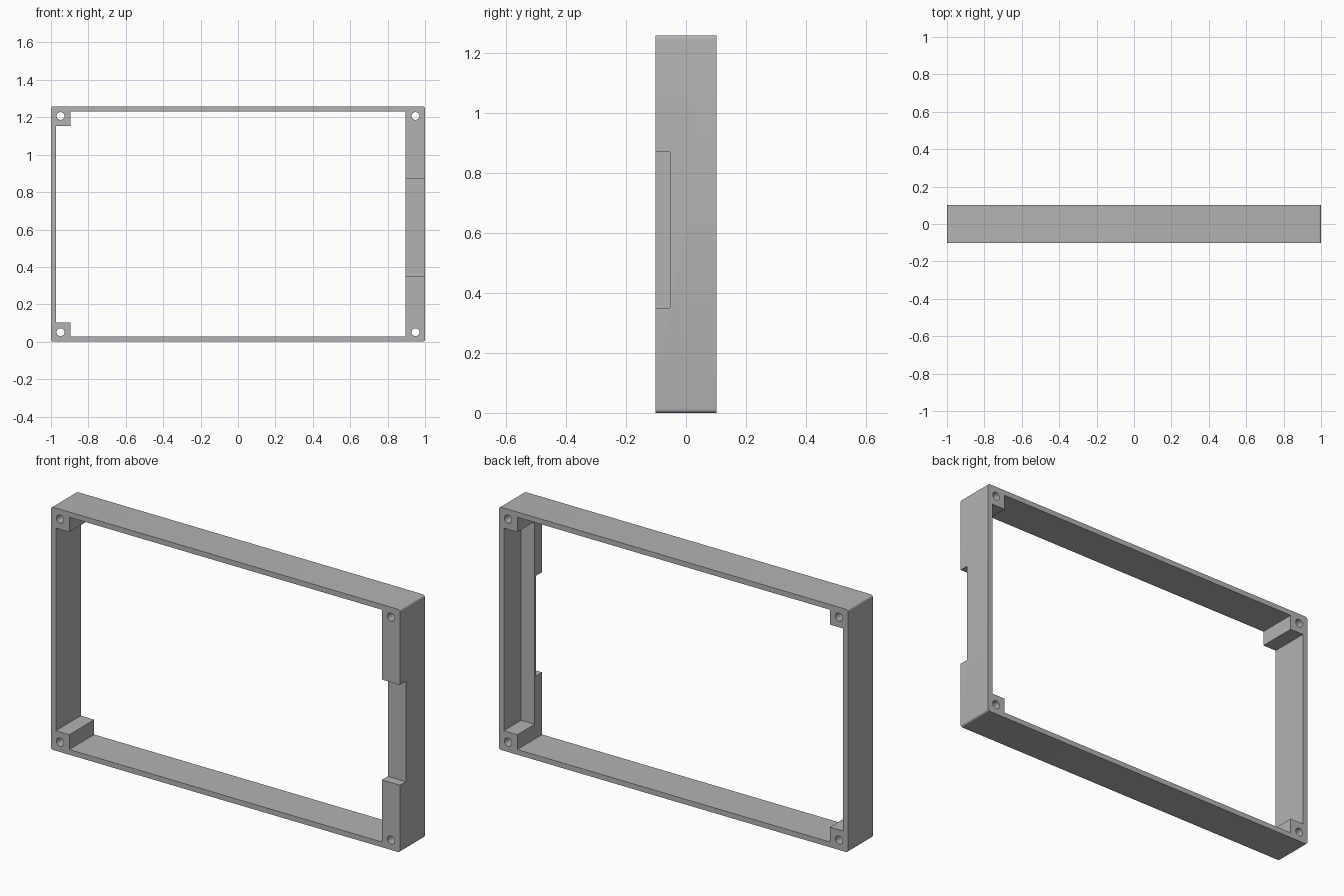
import bpy
import bmesh
import math
from mathutils import Matrix

cube = bpy.data.objects.get("Cube")
if cube:
    bpy.data.objects.remove(cube, do_unlink=True)

# Main dimensions
HALF_X, HALF_Y, HEIGHT = 1.0, 0.102, 1.258
WALL, POST, LIP_BACK = 0.027, 0.104, -0.04
HOLE_INSET, HOLE_RADIUS = 0.051, 0.021
OVER = 0.1

grey = bpy.data.materials.new("Light grey")
grey.use_nodes = True
colour = (0.45, 0.45, 0.45, 1)
grey.diffuse_color = colour
grey.node_tree.nodes["Principled BSDF"].inputs["Base Color"].default_value = colour


def make_object(name, bm):
    mesh = bpy.data.meshes.new(name)
    bm.to_mesh(mesh)
    bm.free()
    mesh.materials.append(grey)
    obj = bpy.data.objects.new(name, mesh)
    bpy.context.collection.objects.link(obj)
    return obj


def box(name, x, y, z, round_radius=0):
    """Box from (min, max) ranges, optionally rounding the edges along y."""
    bm = bmesh.new()
    bmesh.ops.create_cube(bm, size=1)
    for v in bm.verts:
        v.co = [r[0] if c < 0 else r[1] for c, r in zip(v.co, (x, y, z))]
    if round_radius:
        edges = [e for e in bm.edges
                 if abs(e.verts[0].co.y - e.verts[1].co.y) > 0.01]
        bmesh.ops.bevel(bm, geom=edges, offset=round_radius, segments=5,
                        profile=0.5, affect='EDGES')
    return make_object(name, bm)


def rod(name, x, z):
    """Cylinder along y for a screw hole."""
    bm = bmesh.new()
    bmesh.ops.create_cone(bm, cap_ends=True, segments=32, radius1=HOLE_RADIUS,
                          radius2=HOLE_RADIUS, depth=1,
                          matrix=Matrix.Translation((x, 0, z))
                          @ Matrix.Rotation(math.pi / 2, 4, 'X'))
    return make_object(name, bm)


def cut(target, cutter):
    cutter.hide_render = True
    mod = target.modifiers.new("Cut", 'BOOLEAN')
    mod.operation = 'DIFFERENCE'
    mod.solver = 'EXACT'
    mod.object = cutter
    bpy.context.view_layer.objects.active = target
    bpy.ops.object.modifier_apply(modifier=mod.name)
    bpy.data.objects.remove(cutter, do_unlink=True)


# Outer block with rounded corners
frame = box("frame", (-HALF_X, HALF_X), (-HALF_Y, HALF_Y), (0, HEIGHT), 0.012)

through = (-HALF_Y - OVER, HALF_Y + OVER)
inner_x = HALF_X - POST
between_posts = (POST, HEIGHT - POST)

# Main opening, leaving thin top and bottom walls
cut(frame, box("opening", (-inner_x, inner_x), through, (WALL, HEIGHT - WALL)))
# Recess between the corner posts on the thin side
cut(frame, box("side_recess", (-HALF_X + WALL, -inner_x + OVER), through,
               between_posts))
# Recess behind the wide front lip on the other side
cut(frame, box("lip_recess", (inner_x - OVER, HALF_X - WALL),
               (LIP_BACK, through[1]), between_posts))
# Shallow notch across the front lip
cut(frame, box("lip_notch", (inner_x - OVER, HALF_X + OVER),
               (through[0], -0.053), (0.349, 0.869)))
# Screw hole through each corner post
for x in (-HALF_X + HOLE_INSET, HALF_X - HOLE_INSET):
    for z in (HOLE_INSET, HEIGHT - HOLE_INSET):
        cut(frame, rod("screw_hole", x, z))

bpy.ops.object.select_all(action='DESELECT')
frame.select_set(True)
bpy.context.view_layer.objects.active = frame
bpy.ops.object.shade_smooth_by_angle(angle=math.radians(30))
